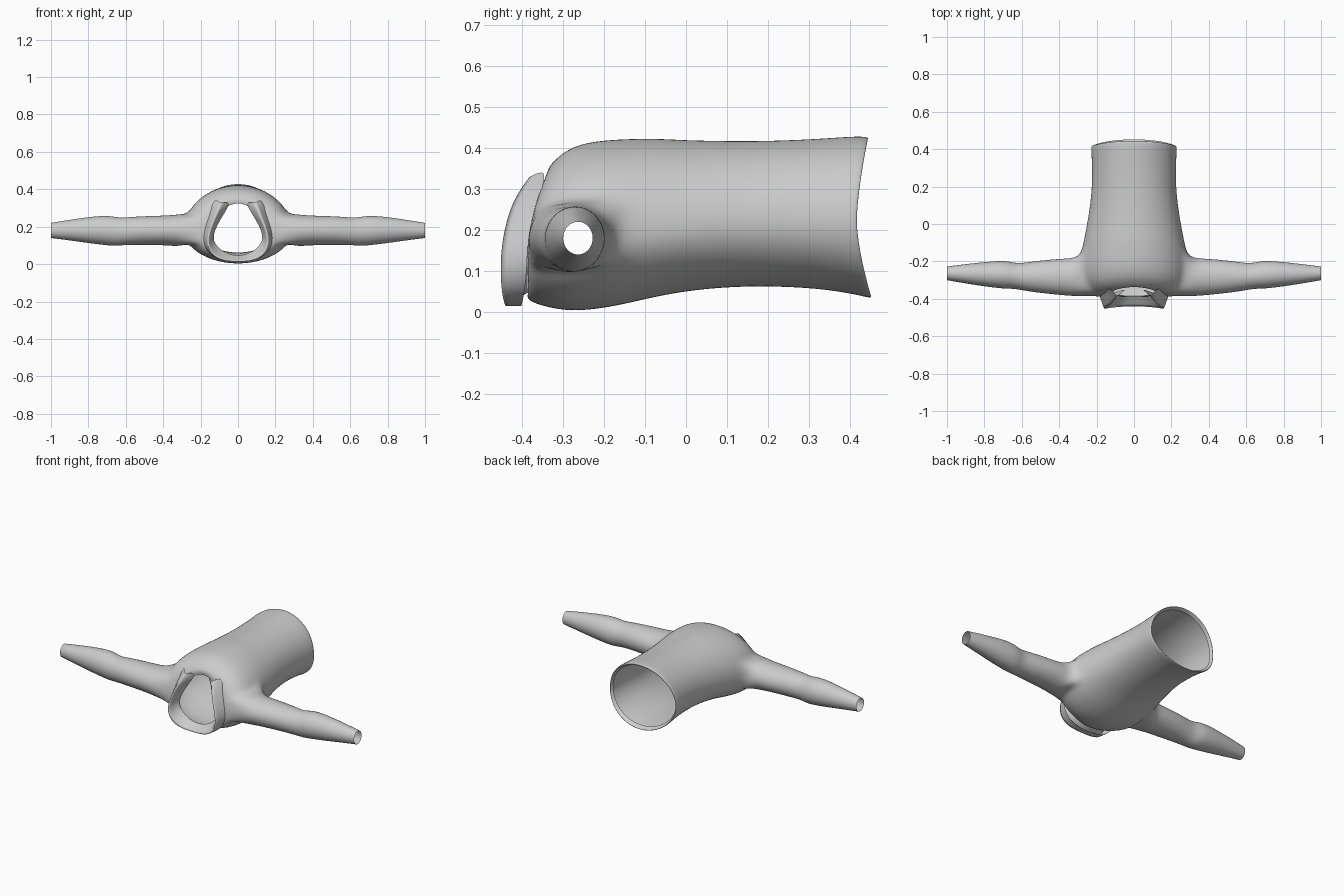
import bpy, bmesh, math

grey = bpy.data.materials.new("grey cloth")
grey.diffuse_color = (0.6, 0.6, 0.6, 1)


def finish(bm, name, levels):
    bmesh.ops.recalc_face_normals(bm, faces=bm.faces)
    me = bpy.data.meshes.new(name)
    bm.to_mesh(me)
    bm.free()
    me.materials.append(grey)
    ob = bpy.data.objects.new(name, me)
    bpy.context.collection.objects.link(ob)
    sub = ob.modifiers.new("smooth", "SUBSURF")
    sub.levels = sub.render_levels = levels
    for p in me.polygons:
        p.use_smooth = True
    return ob


# Torso sections from neck to hem: y top, y side, y bottom, half width, z top, z bottom, z widest
TORSO = [
    (-.335, -.375, -.385, .135, .325, .047, .150),
    (-.340, -.390, -.390, .172, .350, .030, .160),
    (-.318, -.385, -.365, .225, .374, .018, .170),
    (-.290, -.345, -.320, .270, .397, .006, .175),
    (-.250, -.280, -.270, .288, .413, .001, .178),
    (-.200, -.215, -.210, .290, .420, .007, .180),
    (-.150, -.160, -.150, .284, .423, .018, .185),
    (-.080, -.085, -.080, .268, .425, .035, .195),
    (.000, .000, .000, .252, .420, .050, .205),
    (.100, .095, .100, .236, .418, .060, .215),
    (.200, .190, .200, .226, .418, .062, .220),
    (.320, .300, .320, .225, .423, .057, .220),
    (.410, .385, .415, .229, .430, .042, .220),
    (.446, .416, .453, .230, .429, .031, .220),
    (.446, .419, .455, .222, .421, .038, .220),
    (.425, .400, .430, .214, .412, .052, .220),
]
# Sleeve sections: x, y centre, y radius, z centre, z radius
SLEEVE = [
    (.32, -.284, .104, .180, .088), (.38, -.283, .100, .180, .081),
    (.48, -.282, .091, .180, .079), (.57, -.282, .079, .178, .076),
    (.62, -.280, .071, .174, .075), (.66, -.274, .073, .175, .080),
    (.70, -.271, .076, .180, .081), (.78, -.269, .069, .182, .074),
    (.90, -.266, .053, .182, .056), (.99, -.264, .039, .180, .043),
    (1.0, -.264, .037, .180, .041),
]
N = 32
bm = bmesh.new()
rings = []
for yt, ys, yb, w, zt, zb, zm in TORSO:
    ring = []
    for k in range(N):
        a = 2 * math.pi * k / N
        s = math.sin(a)
        z = zm + s * ((zt - zm) if s > 0 else (zm - zb))
        y = ys + ((yt if s > 0 else yb) - ys) * abs(s) ** 1.5
        ring.append(bm.verts.new((w * math.cos(a), y, z)))
    rings.append(ring)

# Torso skin, leaving a square armhole on each side
for i in range(len(rings) - 1):
    for k in range(N):
        if 2 <= i < 6 and (k in (30, 31, 0, 1) or 14 <= k < 18):
            continue
        j = (k + 1) % N
        bm.faces.new((rings[i][k], rings[i][j], rings[i + 1][j], rings[i + 1][k]))

# Sleeves grown from the armholes
for side in (1, -1):
    def at(i, k):
        return rings[i][k % N if side > 0 else (16 - k) % N]
    prev = ([at(i, -2) for i in range(2, 6)] + [at(6, k) for k in range(-2, 2)]
            + [at(i, 2) for i in range(6, 2, -1)] + [at(2, k) for k in range(2, -2, -1)])
    for x, yc, ry, zc, rz in SLEEVE:
        new = []
        for n in range(16):
            a = math.radians(225 + 22.5 * n)
            new.append(bm.verts.new((side * x, yc + ry * math.cos(a), zc + rz * math.sin(a))))
        for n in range(16):
            m = (n + 1) % 16
            bm.faces.new((prev[n], prev[m], new[m], new[n]))
        prev = new
bmesh.ops.delete(bm, geom=[v for v in bm.verts if not v.link_faces], context='VERTS')
finish(bm, "garment_body", 2)

# Folded collar: outer rim, front fold, inner neck edge, from tip to bottom centre
COLLAR = [
    ((.130, -.335, .354), (.092, -.385, .328), (.035, -.345, .335)),
    ((.148, -.360, .275), (.116, -.430, .268), (.075, -.358, .270)),
    ((.184, -.388, .175), (.155, -.453, .175), (.128, -.375, .180)),
    ((.186, -.388, .105), (.165, -.457, .100), (.135, -.385, .120)),
    ((.145, -.396, .040), (.135, -.452, .040), (.090, -.388, .072)),
    ((.070, -.402, .015), (.072, -.444, .015), (.040, -.386, .050)),
    ((.000, -.402, .013), (.000, -.442, .013), (.000, -.386, .046)),
]
rows = COLLAR + [tuple((-x, y, z) for x, y, z in r) for r in COLLAR[-2::-1]]
bm = bmesh.new()
grid = [[bm.verts.new(p) for p in r] for r in rows]
for a, b in zip(grid, grid[1:]):
    for j in range(2):
        e = bm.faces.new((a[j], b[j], b[j + 1], a[j + 1]))
# Keep the fold line fairly crisp
crease = bm.edges.layers.float.new("crease_edge")
for a, b in zip(grid, grid[1:]):
    bm.edges.get((a[1], b[1]))[crease] = 0.7
finish(bm, "collar", 2)
